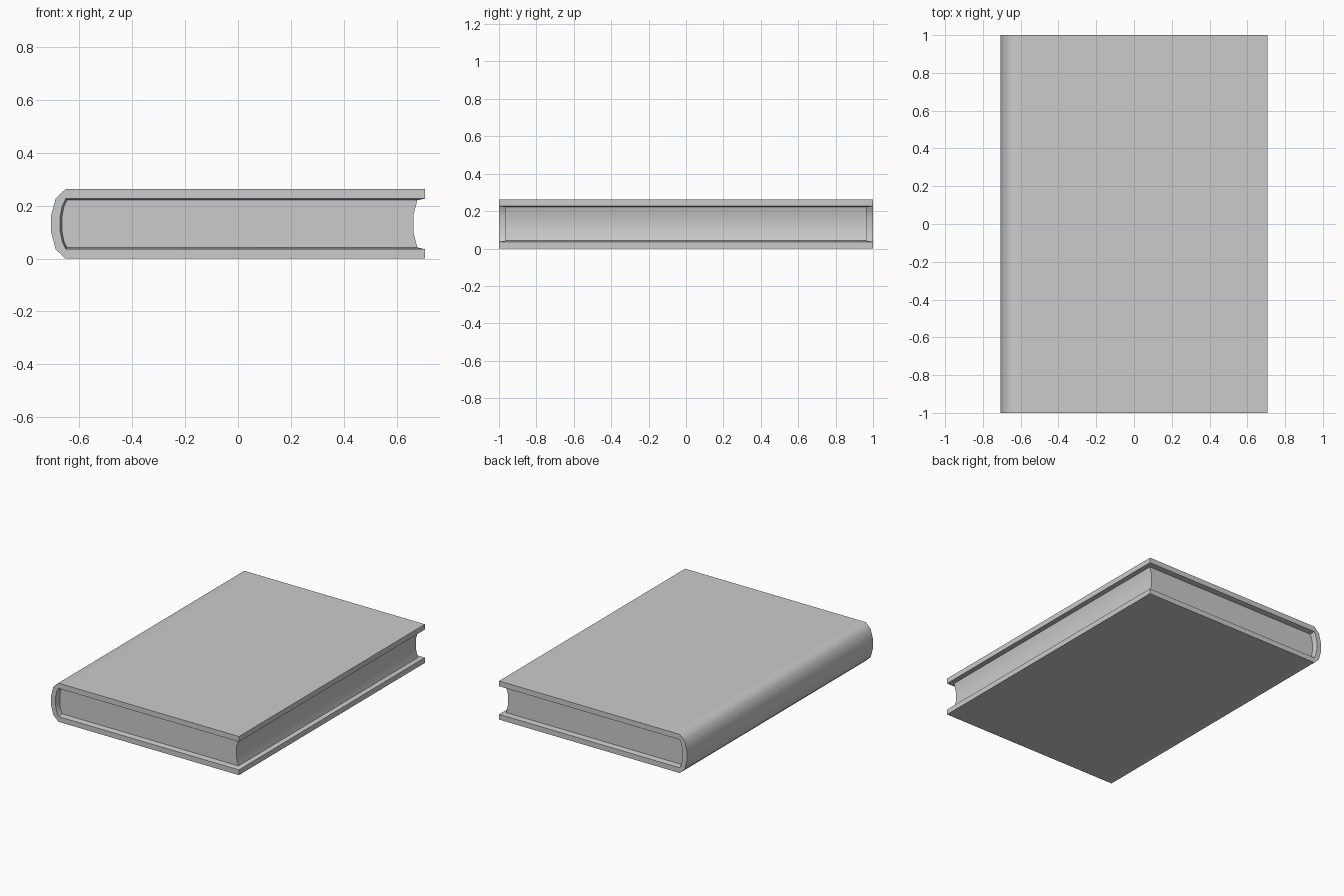
import bpy, bmesh, math

cube = bpy.data.objects.get("Cube")
if cube:
    bpy.data.objects.remove(cube, do_unlink=True)

HEIGHT = 0.263
RIM_Y, PAGE_Y = 1.0, 0.965

grey = bpy.data.materials.new("plain grey")
grey.use_nodes = True
colour = (0.6, 0.6, 0.6, 1)
grey.diffuse_color = colour
grey.node_tree.nodes["Principled BSDF"].inputs["Base Color"].default_value = colour


def mirrored(upper):
    """Complete a profile by mirroring its upper half about mid height."""
    return upper + [(x, HEIGHT - z) for x, z in reversed(upper)]


def row(bm, profile, y):
    return [bm.verts.new((x, y, z)) for x, z in profile]


def strip(bm, a, b):
    """Quads joining two rows of vertices."""
    for i in range(len(a) - 1):
        bm.faces.new((a[i], a[i + 1], b[i + 1], b[i]))


def finish(bm, name, angle):
    bmesh.ops.recalc_face_normals(bm, faces=bm.faces)
    mesh = bpy.data.meshes.new(name)
    bm.to_mesh(mesh)
    bm.free()
    mesh.materials.append(grey)
    obj = bpy.data.objects.new(name, mesh)
    bpy.context.collection.objects.link(obj)
    bpy.ops.object.select_all(action='DESELECT')
    obj.select_set(True)
    bpy.context.view_layer.objects.active = obj
    bpy.ops.object.shade_smooth_by_angle(angle=math.radians(angle))


# Profiles run from the fore edge, round the spine and back
outer = mirrored([(0.707, 0.263), (-0.6, 0.263), (-0.653, 0.263),
                  (-0.69, 0.228), (-0.707, 0.165)])
rim = mirrored([(0.707, 0.227), (-0.6, 0.227), (-0.652, 0.227),
                (-0.665, 0.2), (-0.673, 0.16)])
block = mirrored([(0.679, 0.221), (-0.6, 0.221), (-0.647, 0.221),
                  (-0.659, 0.197), (-0.666, 0.159)])
fore_edge = [(0.664, HEIGHT - 0.165), (0.664, 0.165)]

# Cover: boards and rounded spine, with a lip sloping in to the pages
bm = bmesh.new()
outer_rows = [row(bm, outer, y) for y in (-RIM_Y, RIM_Y)]
rim_rows = [row(bm, rim, y) for y in (-RIM_Y, RIM_Y)]
inner_rows = [row(bm, block, y) for y in (-PAGE_Y, PAGE_Y)]
strip(bm, *outer_rows)
strip(bm, *inner_rows)
for o, r, i in zip(outer_rows, rim_rows, inner_rows):
    strip(bm, o, r)
    strip(bm, r, i)
for end in (0, -1):
    for a, b in ((outer_rows, rim_rows), (rim_rows, inner_rows)):
        bm.faces.new((a[0][end], a[1][end], b[1][end], b[0][end]))
finish(bm, "cover", 50)

# Page block: flat ends and a hollow fore edge
bm = bmesh.new()
ends = [row(bm, block + fore_edge, y) for y in (-PAGE_Y, PAGE_Y)]
for e in ends:
    bm.faces.new(e)
strip(bm, *[e + e[:1] for e in ends])
finish(bm, "pages", 50)
